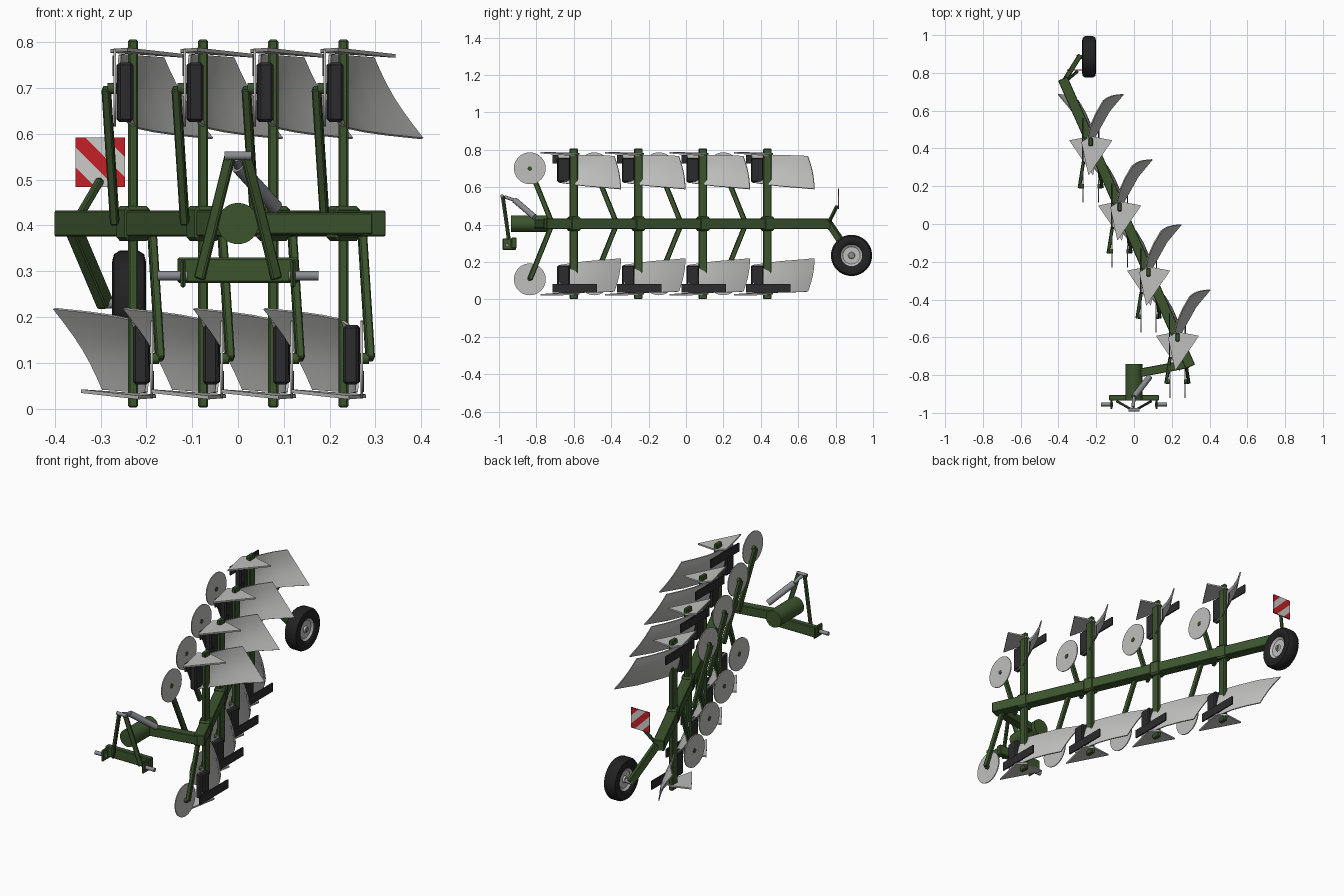
import bpy, bmesh, math
from mathutils import Matrix, Vector

if "Cube" in bpy.data.objects:
    bpy.data.objects.remove(bpy.data.objects["Cube"])


def material(name, r, g, b):
    m = bpy.data.materials.new(name)
    m.use_nodes = True
    m.diffuse_color = (r, g, b, 1)
    m.node_tree.nodes["Principled BSDF"].inputs["Base Color"].default_value = (r, g, b, 1)
    return m


GREEN = material("frame green", 0.045, 0.09, 0.027)
STEEL = material("bright steel", 0.52, 0.52, 0.51)
PIN = material("pin grey", 0.25, 0.26, 0.28)
DARK = material("dark iron", 0.025, 0.025, 0.028)
RUBBER = material("tyre rubber", 0.016, 0.016, 0.016)
RED = material("warning red", 0.55, 0.015, 0.02)
WHITE = material("warning white", 0.6, 0.6, 0.58)

MID = 0.404                     # height of the turning axis
STEP = Vector((-0.153, 0.345, 0))
FIRST = Vector((0.23, -0.6, MID))
BEAM_TURN = math.atan2(0.153, 0.345)


def to_mesh(name, bm, *mats):
    bmesh.ops.recalc_face_normals(bm, faces=bm.faces)
    mesh = bpy.data.meshes.new(name)
    bm.to_mesh(mesh)
    bm.free()
    for m in mats:
        mesh.materials.append(m)
    mesh.polygons.foreach_set("use_smooth", [True] * len(mesh.polygons))
    mesh.set_sharp_from_angle(angle=math.radians(35))
    return mesh


def add(name, mesh, matrix=None):
    ob = bpy.data.objects.new(name, mesh)
    bpy.context.collection.objects.link(ob)
    if matrix:
        ob.matrix_world = matrix
    return ob


def box(name, centre, size, mat, turn=0, bevel=0.004):
    bm = bmesh.new()
    bmesh.ops.create_cube(bm, size=1)
    bmesh.ops.scale(bm, vec=size, verts=bm.verts)
    if bevel:
        bmesh.ops.bevel(bm, geom=bm.edges[:], offset=bevel, segments=1, affect='EDGES')
    bm.transform(Matrix.Translation(centre) @ Matrix.Rotation(turn, 4, 'Z'))
    return to_mesh(name, bm, mat)


def along(a, b):
    a, b = Vector(a), Vector(b)
    turn = (b - a).to_track_quat('Y', 'Z').to_matrix().to_4x4()
    return Matrix.Translation((a + b) / 2) @ turn, (b - a).length


def bar(name, a, b, width, height, mat):
    matrix, length = along(a, b)
    mesh = box(name, (0, 0, 0), (width, length, height), mat, bevel=0.003)
    mesh.transform(matrix)
    return mesh


def rod(name, a, b, radius, mat, sides=24):
    matrix, length = along(a, b)
    bm = bmesh.new()
    bmesh.ops.create_cone(bm, cap_ends=True, segments=sides, radius1=radius,
                          radius2=radius, depth=length)
    bm.transform(matrix @ Matrix.Rotation(math.pi / 2, 4, 'X'))
    return to_mesh(name, bm, mat)


def lathe(name, profile, centre, mat, steps=40):
    # profile of (x, radius) turned about the x axis
    bm = bmesh.new()
    vs = [bm.verts.new((x, 0, r)) for x, r in profile]
    edges = [bm.edges.new(p) for p in zip(vs, vs[1:])]
    bmesh.ops.spin(bm, geom=vs + edges, cent=(0, 0, 0), axis=(1, 0, 0),
                   angle=math.tau, steps=steps, use_merge=True)
    bmesh.ops.remove_doubles(bm, verts=bm.verts, dist=0.0001)
    bm.transform(Matrix.Translation(centre))
    return to_mesh(name, bm, mat)


def mouldboard():
    # curved sheet lofted between its share edge and its wing edge
    share_edge = [(-0.026, -0.085, 0.368), (-0.02, 0, 0.37), (0, 0.08, 0.368),
                  (0.03, 0.15, 0.366), (0.068, 0.215, 0.363)]
    wing_edge = [(-0.008, -0.08, 0.222), (0.01, 0, 0.21), (0.05, 0.07, 0.202),
                 (0.10, 0.16, 0.195), (0.175, 0.25, 0.187)]
    bm = bmesh.new()
    rows = []
    for a, b in zip(share_edge, wing_edge):
        a, b = Vector(a), Vector(b)
        row = []
        for i in range(7):
            t = i / 6
            p = a.lerp(b, t)
            p += Vector((-0.010, 0.008, 0)) * math.sin(math.pi * t)
            row.append(bm.verts.new(p))
        rows.append(row)
    for r, s in zip(rows, rows[1:]):
        for i in range(6):
            bm.faces.new((r[i], r[i + 1], s[i + 1], s[i]))
    bmesh.ops.recalc_face_normals(bm, faces=bm.faces)
    bmesh.ops.solidify(bm, geom=bm.faces[:], thickness=0.006)
    return to_mesh("mouldboard", bm, STEEL)


def share():
    # flat pointed blade
    bm = bmesh.new()
    vs = [bm.verts.new(p) for p in ((-0.05, 0.0, 0.373), (-0.012, -0.178, 0.376),
                                    (0.114, 0.008, 0.362), (0.0, 0.03, 0.37))]
    f = bm.faces.new(vs)
    up = bmesh.ops.extrude_face_region(bm, geom=[f])["geom"]
    bmesh.ops.translate(bm, vec=(0, 0, 0.008),
                        verts=[v for v in up if isinstance(v, bmesh.types.BMVert)])
    return to_mesh("share", bm, STEEL)


# Parts of one plough body, relative to its leg
body = {
    "mouldboard": mouldboard(),
    "share": share(),
    "frog": box("frog", (-0.018, -0.054, 0.287), (0.034, 0.068, 0.13), DARK, 0.05, 0.006),
    "landside": box("landside", (-0.042, 0.005, 0.345), (0.007, 0.24, 0.045), DARK, 0, 0),
    "disc": rod("disc", (-0.043, -0.235, 0.297), (-0.038, -0.235, 0.297), 0.085, STEEL, 40),
    "disc_hub": rod("disc_hub", (-0.056, -0.235, 0.295), (-0.036, -0.235, 0.295), 0.012, GREEN),
    "disc_arm": bar("disc_arm", (-0.04, -0.115, 0.0), (-0.059, -0.235, 0.297), 0.018, 0.026, GREEN),
}
leg = box("leg", (0, 0, 0), (0.022, 0.045, 0.804), GREEN)
clamp = box("clamp", (0, 0, 0), (0.06, 0.06, 0.076), GREEN, BEAM_TURN, 0.008)

for n in range(4):
    spot = Matrix.Translation(FIRST + STEP * n)
    add(f"leg_{n + 1}", leg, spot)
    add(f"clamp_{n + 1}", clamp, spot)
    # upper set, and lower set turned half way over
    for side, turn in (("upper", 0), ("lower", math.pi)):
        for part, mesh in body.items():
            add(f"{side}_{part}_{n + 1}", mesh, spot @ Matrix.Rotation(turn, 4, 'Y'))

# Main beam and the arm to the turnover shaft
add("main_beam", bar("main_beam", FIRST - STEP * 0.45, FIRST + STEP * 3.97, 0.054, 0.056, GREEN))
add("swing_arm", bar("swing_arm", (0.02, -0.79, MID), (0.29, -0.74, MID), 0.045, 0.048, GREEN))
add("turnover_shaft", rod("turnover_shaft", (0, -0.935, MID), (0, -0.74, MID), 0.045, GREEN, 32))

# Headstock
add("cross_beam", box("cross_beam", (0, -0.92, 0.302), (0.265, 0.03, 0.056), GREEN))
for side, s in (("left", 1), ("right", -1)):
    add(f"{side}_hitch_plate", box("hitch_plate", (s * 0.12, -0.945, 0.295), (0.011, 0.07, 0.062), GREEN))
    add(f"{side}_hitch_pin", rod("hitch_pin", (s * 0.11, -0.955, 0.29), (s * 0.176, -0.955, 0.29), 0.01, PIN))
    add(f"{side}_mast_leg", bar("mast_leg", (s * 0.084, -0.942, 0.283), (s * 0.017, -0.98, 0.553),
                                0.013, 0.024, GREEN))
add("top_link_pin", rod("top_link_pin", (-0.029, -0.984, 0.552), (0.029, -0.984, 0.552), 0.009, PIN))
add("turnover_ram", rod("turnover_ram", (0.0, -0.915, 0.53), (0.082, -0.81, 0.44), 0.016, PIN))
add("ram_rod", rod("ram_rod", (-0.005, -0.97, 0.548), (0.0, -0.915, 0.53), 0.009, PIN))

# Depth wheel on its arm
HUB = Vector((-0.238, 0.885, 0.235))
add("wheel_arm", bar("wheel_arm", (-0.365, 0.765, 0.405), (-0.29, 0.885, 0.228), 0.026, 0.036, GREEN))
add("wheel_axle", rod("wheel_axle", (-0.305, 0.885, 0.228), (-0.235, 0.885, 0.232), 0.011, PIN))
half_tyre = [(0.024, 0.055), (0.034, 0.066), (0.037, 0.085), (0.033, 0.102), (0.02, 0.110)]
tyre = half_tyre + [(-x, r) for x, r in reversed(half_tyre)]
add("tyre", lathe("tyre", tyre, HUB, RUBBER))
rim = [(0.026, 0.0), (0.026, 0.014), (0.018, 0.018), (0.018, 0.046), (0.026, 0.057)]
add("rim", lathe("rim", rim + [(-x, r) for x, r in reversed(rim)], HUB, STEEL))
add("hub_cap", rod("hub_cap", HUB, HUB + Vector((0.03, 0, 0)), 0.01, PIN))

# Warning board with diagonal stripes
add("board_post", bar("board_post", (-0.35, 0.765, 0.415), (-0.3, 0.808, 0.5), 0.016, 0.016, GREEN))
SIZE = 0.108
bm = bmesh.new()
bmesh.ops.create_cube(bm, size=1)
bmesh.ops.scale(bm, vec=(SIZE, 0.006, SIZE), verts=bm.verts)
for k in (-0.6, -0.2, 0.2, 0.6):
    bmesh.ops.bisect_plane(bm, geom=bm.verts[:] + bm.edges[:] + bm.faces[:],
                           plane_co=(k * SIZE, 0, 0), plane_no=(1, 0, 1))
for f in bm.faces:
    c = f.calc_center_median()
    f.material_index = int(((c.x + c.z) / SIZE + 1) / 0.4) % 2
bm.transform(Matrix.Translation((-0.301, 0.815, 0.538)))
add("warning_board", to_mesh("warning_board", bm, RED, WHITE))
